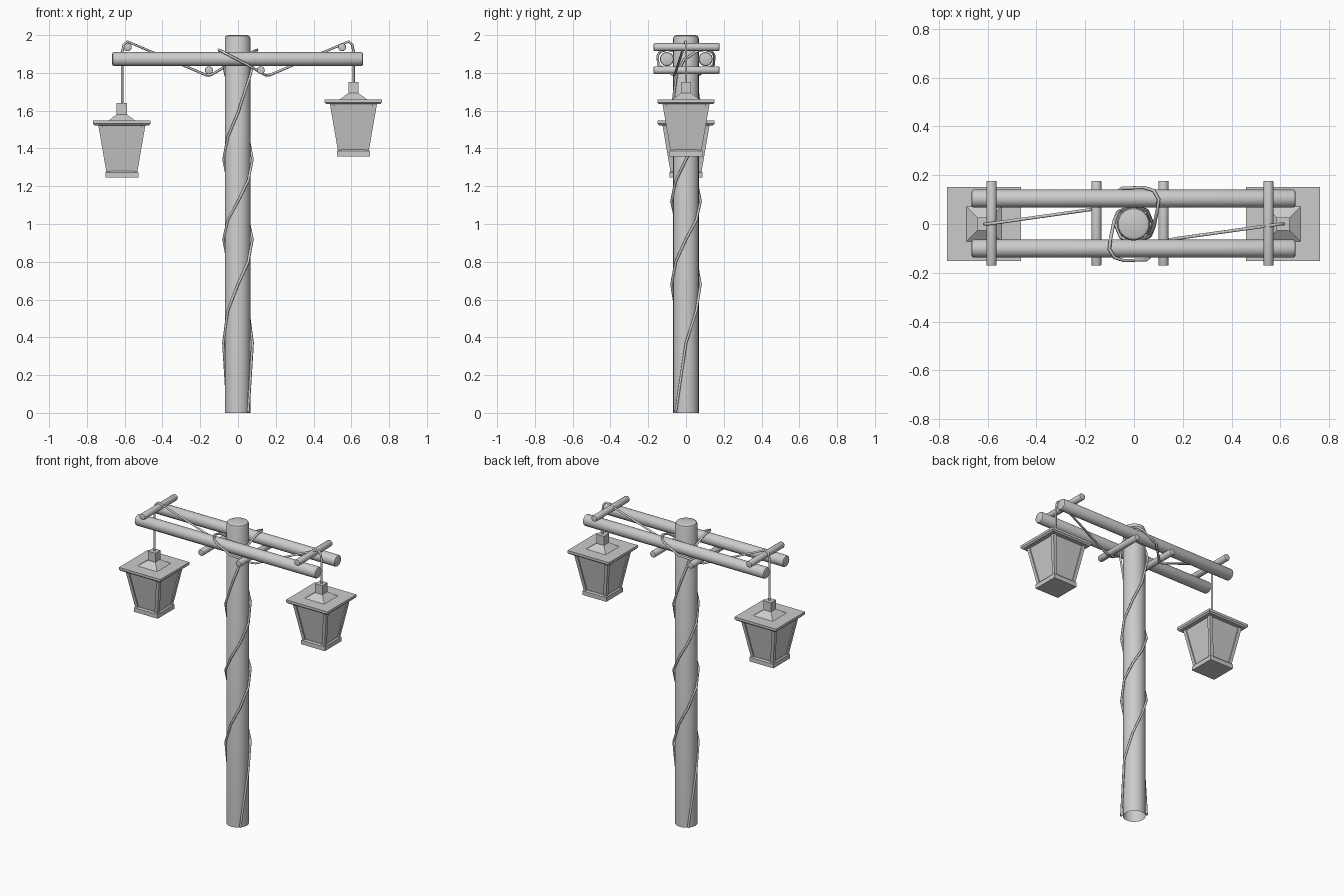
import bpy, bmesh, math
from mathutils import Vector, Matrix

if "Cube" in bpy.data.objects:
    bpy.data.objects.remove(bpy.data.objects["Cube"])


def finish(name, bm, smooth=False):
    bmesh.ops.recalc_face_normals(bm, faces=bm.faces)
    me = bpy.data.meshes.new(name)
    bm.to_mesh(me)
    bm.free()
    ob = bpy.data.objects.new(name, me)
    bpy.context.collection.objects.link(ob)
    if smooth:
        bpy.ops.object.select_all(action='DESELECT')
        ob.select_set(True)
        bpy.context.view_layer.objects.active = ob
        bpy.ops.object.shade_smooth_by_angle(angle=math.radians(35))
    return ob


def pole(name, centre, axis, length, radius, bevel, sides=24, open_base=False):
    """Round timber with softened ends along axis X, Y or Z."""
    bm = bmesh.new()
    bmesh.ops.create_cone(bm, cap_ends=True, segments=sides,
                          radius1=radius, radius2=radius, depth=length)
    if open_base:
        base = [f for f in bm.faces if f.normal.z < -0.9]
        bmesh.ops.delete(bm, geom=base, context='FACES_ONLY')
    rims = [e for e in bm.edges if len(e.link_faces) == 2
            and abs(e.verts[0].co.z - e.verts[1].co.z) < 1e-5]
    bmesh.ops.bevel(bm, geom=rims, offset=bevel, segments=2, profile=0.5,
                    affect='EDGES')
    rot = {'X': Matrix.Rotation(math.pi / 2, 4, 'Y'),
           'Y': Matrix.Rotation(math.pi / 2, 4, 'X'),
           'Z': Matrix.Identity(4)}[axis]
    bm.transform(Matrix.Translation(centre) @ rot)
    return finish(name, bm, True)


def frustum(bm, p0, h0, p1, h1):
    """Square block from half-width h0 at p0 to half-width h1 at p1."""
    p0, p1 = Vector(p0), Vector(p1)
    ring = [(-1, -1), (1, -1), (1, 1), (-1, 1)]
    lo = [bm.verts.new(p0 + Vector((x * h0, y * h0, 0))) for x, y in ring]
    hi = [bm.verts.new(p1 + Vector((x * h1, y * h1, 0))) for x, y in ring]
    bm.faces.new(lo[::-1])
    bm.faces.new(hi)
    for i in range(4):
        j = (i + 1) % 4
        bm.faces.new((lo[i], lo[j], hi[j], hi[i]))


def stack(name, origin, levels):
    bm = bmesh.new()
    for z0, h0, z1, h1 in levels:
        frustum(bm, (0, 0, z0), h0, (0, 0, z1), h1)
    bm.transform(Matrix.Translation(origin))
    return finish(name, bm)


def lantern(side, x, z):
    o = (x, 0, z)
    stack(side + "_lantern_base", o, [(0, .087, .028, .087), (.028, .087, .036, .08)])
    stack(side + "_lantern_glass", o, [(.03, .075, .28, .117)])
    stack(side + "_lantern_roof", o, [(.277, .143, .286, .152), (.286, .152, .302, .152),
                                      (.302, .072, .335, .027)])
    stack(side + "_lantern_neck", o, [(.33, .027, .395, .027)])
    # four leaning corner bars
    bm = bmesh.new()
    for sx in (-1, 1):
        for sy in (-1, 1):
            frustum(bm, (sx * .071, sy * .071, .03), .011,
                    (sx * .114, sy * .114, .28), .011)
    bm.transform(Matrix.Translation(o))
    finish(side + "_lantern_corner_bars", bm)


def rope(name, points, radius):
    cu = bpy.data.curves.new(name, 'CURVE')
    cu.dimensions = '3D'
    cu.bevel_depth = radius
    cu.bevel_resolution = 1
    cu.use_fill_caps = True
    sp = cu.splines.new('POLY')
    sp.points.add(len(points) - 1)
    for p, co in zip(sp.points, points):
        p.co = (*co, 1)
    ob = bpy.data.objects.new(name, cu)
    bpy.context.collection.objects.link(ob)


# post and paired beams
pole("post", (-.002, 0, 1.0), 'Z', 2.0, .068, .018, open_base=True)
pole("back_beam", (-.002, .104, 1.873), 'X', 1.328, .037, .01)
pole("front_beam", (-.002, -.101, 1.873), 'X', 1.328, .037, .01)

# cross pegs above the beam ends and below the beam middles
for name, x, z in (("left_outer_peg", -.584, 1.936), ("left_inner_peg", -.154, 1.814),
                   ("right_inner_peg", .121, 1.814), ("right_outer_peg", .551, 1.936)):
    pole(name, (x, .003, z), 'Y', .348, .021, .005, 16)

lantern("left", -.615, 1.245)
lantern("right", .611, 1.358)

# rope: lantern, over outer peg, under inner peg, round the beam, down the post
lead = [(-.613, 0, 1.91), (-.604, 0, 1.95), (-.585, .002, 1.966), (-.17, .06, 1.789),
        (-.145, .066, 1.788), (-.05, .147, 1.843), (.04, .15, 1.89), (.08, .138, 1.912),
        (.101, .102, 1.922), (.096, .06, 1.915), (.082, -.01, 1.87), (.066, -.05, 1.79)]
drops = [1.59, 1.46, 1.34, 1.23, 1.12, 1.02, .92, .80, .68, .54, .37, .005]
for i, z in enumerate(drops):
    a = -math.pi / 2 - i * math.pi / 4
    lead.append((.077 * math.cos(a), .077 * math.sin(a), z))
rope("left_rope", [(-.613, 0, 1.63)] + lead, .007)
rope("right_rope", [(.613, 0, 1.745)] + [(-x, -y, z) for x, y, z in lead], .007)
